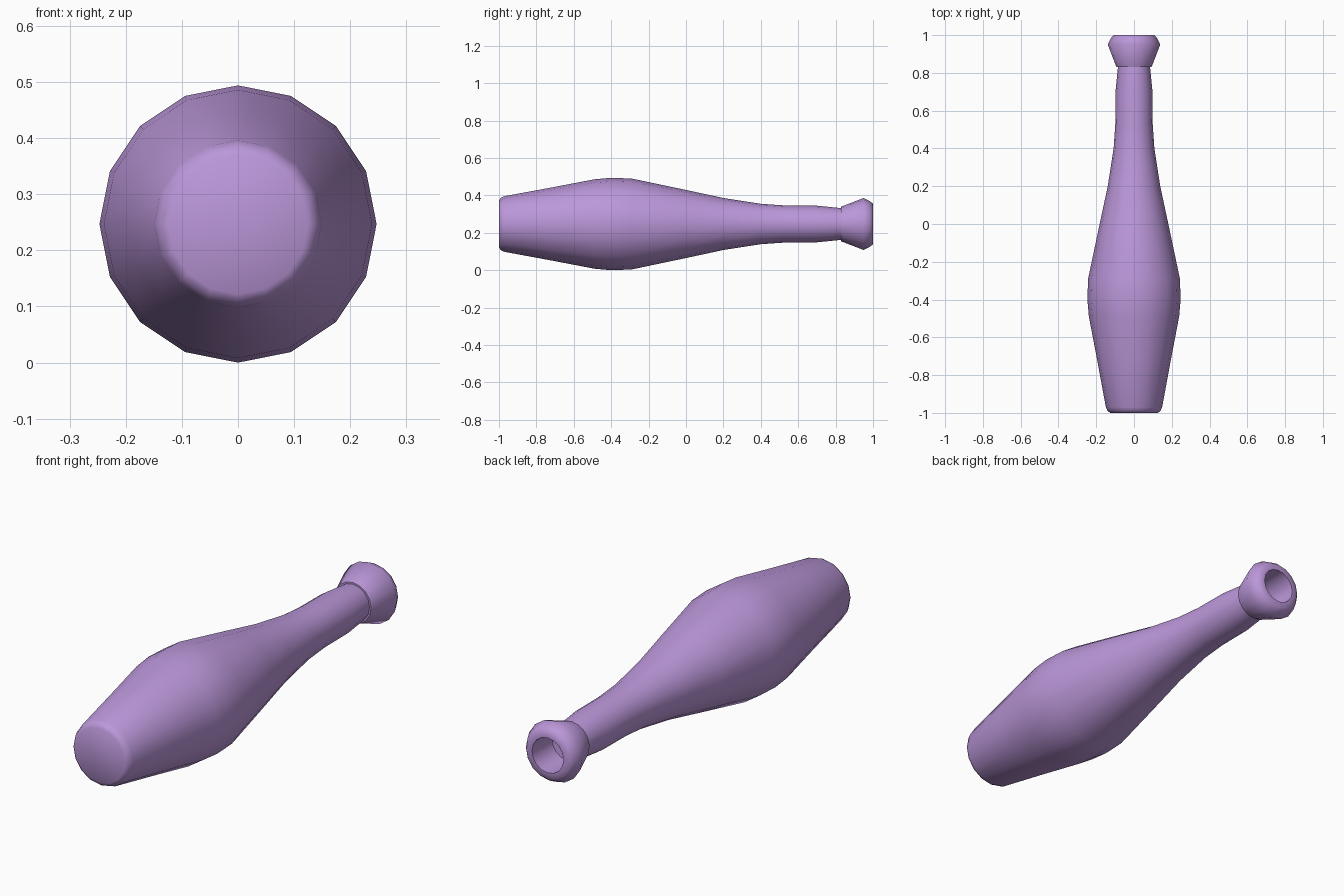
import bpy, bmesh, math

if "Cube" in bpy.data.objects:
    bpy.data.objects.remove(bpy.data.objects["Cube"])

SIDES = 16
AXIS_Z = 0.247

purple = bpy.data.materials.new("soft purple")
purple.diffuse_color = (0.50, 0.31, 0.70, 1)
purple.use_nodes = True
purple.node_tree.nodes["Principled BSDF"].inputs["Base Color"].default_value = purple.diffuse_color


def lathe(name, profile):
    """Spin (y, radius) points round the long axis; radius 0 closes an end."""
    bm = bmesh.new()
    rings = []
    for y, r in profile:
        if r == 0:
            rings.append([bm.verts.new((0, y, AXIS_Z))])
        else:
            rings.append([bm.verts.new((r * math.cos(2 * math.pi * i / SIDES), y,
                                        AXIS_Z + r * math.sin(2 * math.pi * i / SIDES)))
                          for i in range(SIDES)])
    for a, b in zip(rings, rings[1:]):
        for i in range(SIDES):
            j = (i + 1) % SIDES
            if len(a) == 1:
                bm.faces.new((a[0], b[j], b[i]))
            elif len(b) == 1:
                bm.faces.new((a[i], a[j], b[0]))
            else:
                bm.faces.new((a[i], a[j], b[j], b[i]))
    bmesh.ops.recalc_face_normals(bm, faces=bm.faces)
    mesh = bpy.data.meshes.new(name)
    bm.to_mesh(mesh)
    bm.free()
    mesh.materials.append(purple)
    ob = bpy.data.objects.new(name, mesh)
    bpy.context.collection.objects.link(ob)
    bpy.ops.object.select_all(action='DESELECT')
    ob.select_set(True)
    bpy.context.view_layer.objects.active = ob
    bpy.ops.object.shade_smooth_by_angle(angle=math.radians(65))
    return ob


# Club body: flat base, swelling belly and slim handle
lathe("club_body", [
    (-1.0, 0), (-1.0, 0.125), (-0.99, 0.14), (-0.97, 0.149), (-0.72, 0.195),
    (-0.49, 0.239), (-0.40, 0.247), (-0.29, 0.243), (0.0, 0.182), (0.2, 0.139),
    (0.4, 0.108), (0.53, 0.099), (0.70, 0.098), (0.82, 0.086), (0.84, 0.084), (0.84, 0)])

# Flared end knob with a round recess
lathe("end_knob", [
    (0.83, 0), (0.83, 0.093), (0.95, 0.139), (0.985, 0.121), (1.0, 0.108),
    (1.0, 0.08), (0.86, 0.076), (0.85, 0)])
